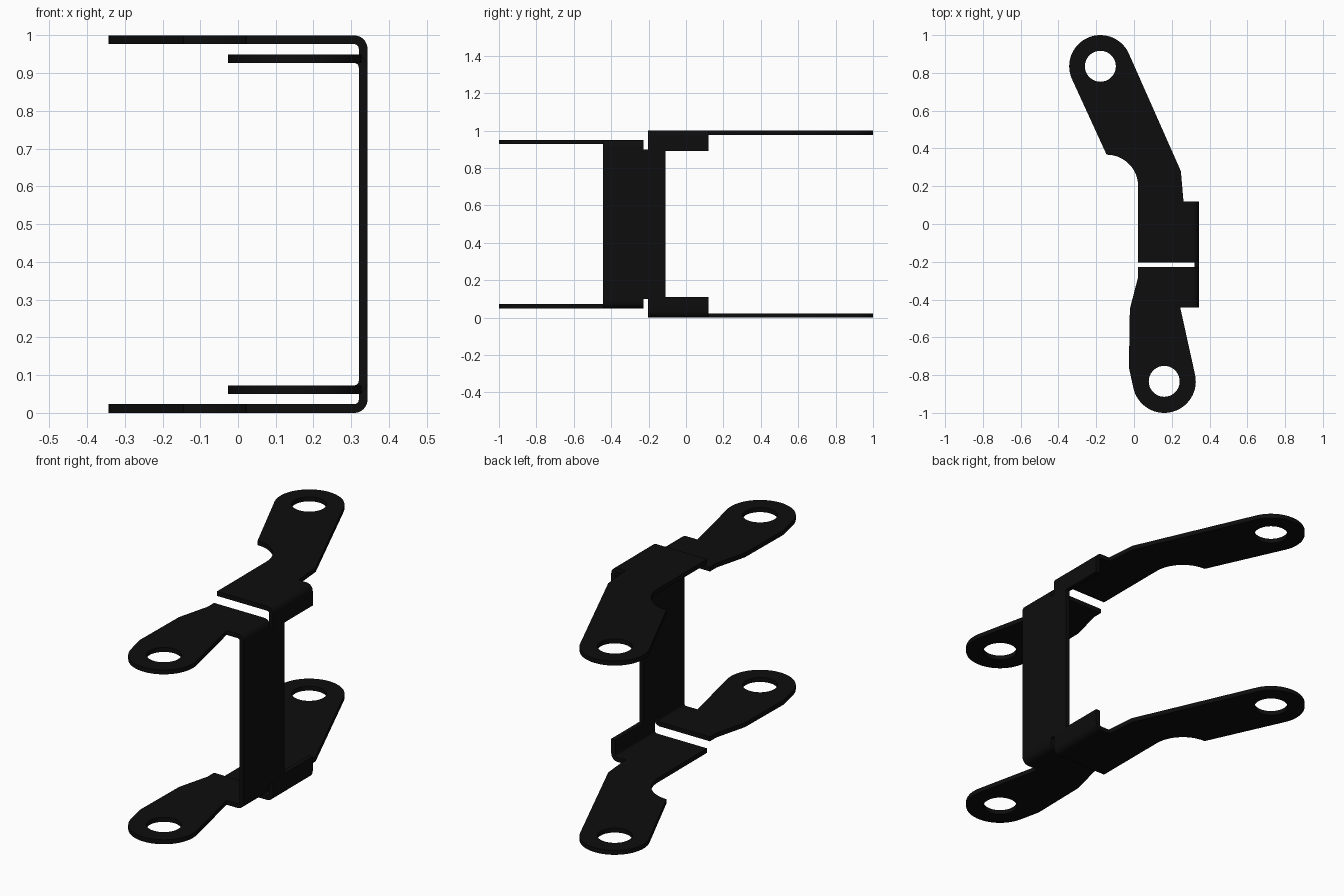
import bpy, bmesh, math
from mathutils import Vector

if "Cube" in bpy.data.objects:
    bpy.data.objects.remove(bpy.data.objects["Cube"], do_unlink=True)

black = bpy.data.materials.new("Black metal")
black.use_nodes = True
black.diffuse_color = (0.004, 0.004, 0.004, 1)
black.node_tree.nodes["Principled BSDF"].inputs["Base Color"].default_value = (0.004, 0.004, 0.004, 1)

T = 0.023        # sheet thickness
XO = 0.343       # outer face of the web
R = 0.035        # outer bend radius
XB = XO - R      # where the flat flange meets the bend
MID = 0.5        # mirror height


def arc(cx, cy, r, a0, a1, n=24):
    return [(cx + r * math.cos(math.radians(a0 + (a1 - a0) * i / n)),
             cy + r * math.sin(math.radians(a0 + (a1 - a0) * i / n))) for i in range(n + 1)]


def plate(name, loops, place, push, mirrored=True):
    """Fill 2D loops (outline, then holes), place them in 3D and extrude by push."""
    bm = bmesh.new()
    edges = []
    for loop in loops:
        vs = [bm.verts.new(place(a, b)) for a, b in loop]
        edges += [bm.edges.new((vs[i - 1], vs[i])) for i in range(len(vs))]
    bmesh.ops.triangle_fill(bm, edges=edges, use_beauty=True)
    ext = bmesh.ops.extrude_face_region(bm, geom=bm.faces[:])
    moved = [g for g in ext["geom"] if isinstance(g, bmesh.types.BMVert)]
    bmesh.ops.translate(bm, verts=moved, vec=Vector(push))
    bmesh.ops.recalc_face_normals(bm, faces=bm.faces[:])
    me = bpy.data.meshes.new(name)
    bm.to_mesh(me)
    bm.free()
    me.materials.append(black)
    ob = bpy.data.objects.new(name, me)
    ob.location.z = MID
    bpy.context.collection.objects.link(ob)
    if mirrored:
        m = ob.modifiers.new("Top and bottom", "MIRROR")
        m.use_axis = (False, False, True)
        m.use_mirror_merge = False
    bpy.ops.object.select_all(action="DESELECT")
    ob.select_set(True)
    bpy.context.view_layer.objects.active = ob
    bpy.ops.object.shade_smooth_by_angle(angle=math.radians(30))
    return ob


def flange(name, outline, hole, top):
    return plate(name, [outline, hole], lambda x, y: (x, y, top - T - MID), (0, 0, T))


def bend(name, y0, y1, top, bottom):
    """Rounded corner from a flange down into the web."""
    prof = arc(XB, top - R, R, 90, 0, 10) + [(XO, bottom), (XO - T, bottom)]
    prof += arc(XB, top - R, R - T, 0, 90, 10)
    return plate(name, [prof], lambda x, z: (x, y0, z - MID), (0, y1 - y0, 0))


# Long cranked arms at the back
Y_BACK, Y_FRONT = -0.203, -0.227
back = [(XB, Y_BACK), (XB, 0.12), (0.262, 0.12), (0.248, 0.28)]
back += arc(-0.178, 0.835, 0.165, 24, 205, 40)
back += arc(-0.145, 0.2, 0.167, 90, 0, 16) + [(0.022, Y_BACK)]
flange("back_arms", back, arc(-0.178, 0.835, 0.082, 0, 350, 35), 1.0)
bend("back_arm_bends", Y_BACK, 0.12, 1.0, 0.89)

# Short arms at the front
front = [(0.022, Y_FRONT), (0.022, -0.28), (-0.022, -0.45), (-0.027, -0.76)]
front += arc(0.16, -0.833, 0.167, 192, 372, 40)
front += [(0.245, -0.443), (XB, -0.443), (XB, Y_FRONT)]
flange("front_arms", front, arc(0.16, -0.833, 0.082, 0, 350, 35), 0.95)
bend("front_arm_bends", -0.443, Y_FRONT, 0.95, 0.89)

# Upright web, with the relief slots between the arms
half = [(-0.443, 0.89), (Y_FRONT, 0.89), (Y_FRONT, 0.9), (Y_BACK, 0.9), (Y_BACK, 0.89), (-0.11, 0.89)]
web = half + [(y, 1 - z) for y, z in reversed(half)]
plate("upright_web", [web], lambda y, z: (XO - T, y, z - MID), (T, 0, 0), mirrored=False)
